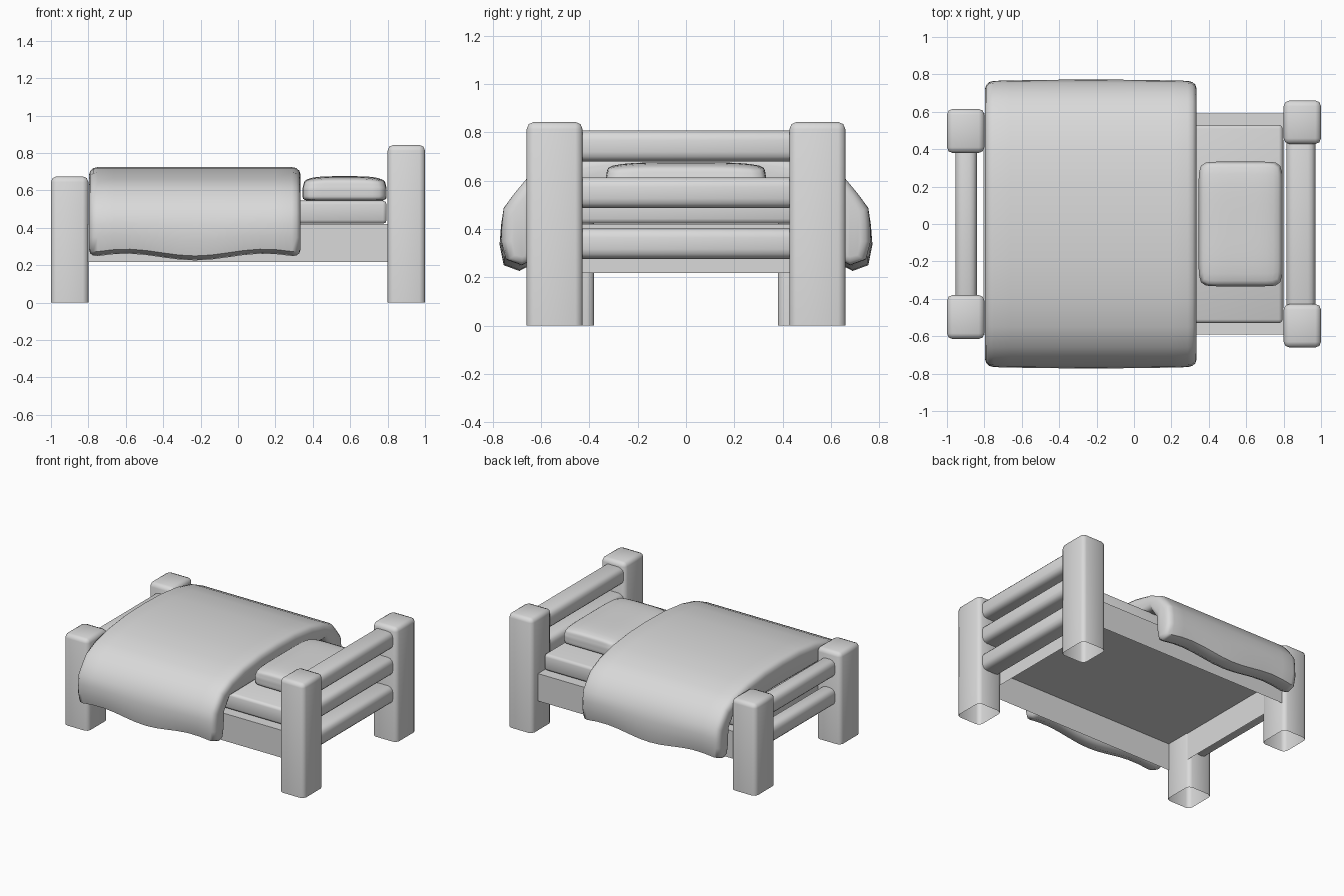
import bpy, bmesh, math
from mathutils import Vector

cube = bpy.data.objects.get("Cube")
if cube:
    bpy.data.objects.remove(cube, do_unlink=True)

grey = bpy.data.materials.new("plain grey")
grey.use_nodes = True
grey.diffuse_color = (0.7, 0.7, 0.7, 1)
grey.node_tree.nodes["Principled BSDF"].inputs["Base Color"].default_value = (0.7, 0.7, 0.7, 1)


def finish(bm, name, angle):
    mesh = bpy.data.meshes.new(name)
    bm.to_mesh(mesh)
    bm.free()
    mesh.materials.append(grey)
    mesh.shade_smooth()
    mesh.set_sharp_from_angle(angle=math.radians(angle))
    bpy.context.collection.objects.link(bpy.data.objects.new(name, mesh))


def box(name, x, y, z, bevel=0.0, segments=2, open_bottom=False):
    """Box from (min, max) ranges; bevelled on all edges, or on all but the open base."""
    bm = bmesh.new()
    bmesh.ops.create_cube(bm, size=1)
    for v in bm.verts:
        v.co = [r[0] + (c + 0.5) * (r[1] - r[0]) for c, r in zip(v.co, (x, y, z))]
    if open_bottom:
        base = [f for f in bm.faces if all(v.co.z < z[0] + 1e-5 for v in f.verts)]
        bmesh.ops.delete(bm, geom=base, context='FACES_ONLY')
    if bevel:
        edges = [e for e in bm.edges if not e.is_boundary]
        bmesh.ops.bevel(bm, geom=edges, offset=bevel, segments=segments,
                        profile=0.5, affect='EDGES', clamp_overlap=True)
    finish(bm, name, 50)


# Posts, hollow at the base
for side, s in (("back", 1), ("front", -1)):
    head_y = sorted((s * 0.428, s * 0.66))
    foot_y = sorted((s * 0.38, s * 0.615))
    box("head_post_" + side, (0.8, 1.0), head_y, (0, 0.843), 0.03, 2, True)
    box("foot_post_" + side, (-1.0, -0.8), foot_y, (0, 0.675), 0.03, 2, True)

# Cross rails, let into the posts
for i, z in enumerate((0.34, 0.55, 0.743)):
    box(f"head_rail_{i + 1}", (0.815, 0.97), (-0.48, 0.48), (z - 0.064, z + 0.064), 0.04, 3)
for i, z in enumerate((0.34, 0.55)):
    box(f"foot_rail_{i + 1}", (-0.955, -0.84), (-0.44, 0.44), (z - 0.064, z + 0.064), 0.04, 3)

# Bed base, open underneath, and mattress
box("bed_base", (-0.805, 0.802), (-0.59, 0.59), (0.217, 0.42), open_bottom=True)
box("mattress", (-0.78, 0.795), (-0.53, 0.53), (0.422, 0.545), 0.02, 2)

# Pillow: a rounded cushion, crowned and slightly narrower at the top
bm = bmesh.new()
bmesh.ops.create_cube(bm, size=2)
bmesh.ops.subdivide_edges(bm, edges=bm.edges[:], cuts=11, use_grid_fill=True)
for v in bm.verts:
    p = v.co / sum(abs(c) ** 11 for c in v.co) ** (1 / 11)
    up = max(p.z, 0)
    crown = up * (0.018 * p.x ** 4 + 0.014 * p.y ** 4)
    taper = 1 - 0.05 * up
    v.co = (0.57 + p.x * 0.225 * taper, p.y * 0.333 * (1 - 0.03 * up), 0.61 + p.z * 0.066 - crown)
finish(bm, "pillow", 60)

# Blanket: a thick draped section swept along the bed, with rounded ends and a wavy hem
half = [(0, 0.725), (0.2, 0.72), (0.4, 0.697), (0.55, 0.66), (0.66, 0.608), (0.71, 0.548),
        (0.755, 0.485), (0.766, 0.41), (0.772, 0.335), (0.755, 0.25), (0.69, 0.226),
        (0.645, 0.25), (0.625, 0.33), (0.615, 0.45), (0.56, 0.535), (0, 0.54)]
loop = [Vector(p) for p in half + [(-y, z) for y, z in reversed(half[1:-1])]]
n = len(loop)
inward = []
for i in range(n):
    d = (loop[(i + 1) % n] - loop[i - 1]).normalized()
    inward.append(Vector((d.y, -d.x)))

ends = [(0, 0.042), (0.007, 0.02), (0.022, 0.006), (0.047, 0)]
stations = [(-0.797 + d, inset) for d, inset in ends]
stations += [(-0.75 + 1.04 * k / 12, 0) for k in range(1, 12)]
stations += [(0.335 - d, inset) for d, inset in reversed(ends)]

bm = bmesh.new()
rings = []
for x, inset in stations:
    u = (x + 0.23) / 0.565
    hem = 0.036 * math.sin(2.4 * u) ** 2
    ring = []
    for p, normal in zip(loop, inward):
        q = p + normal * inset
        hang = min(1, max(0, (0.5 - p.y) / 0.25))
        narrow = math.copysign(0.012 * u * u * hang, p.x)
        ring.append(bm.verts.new((x, q.x - narrow, q.y + hem * hang)))
    rings.append(ring)
for r0, r1 in zip(rings, rings[1:]):
    for i in range(n):
        j = (i + 1) % n
        bm.faces.new((r0[i], r0[j], r1[j], r1[i]))
caps = [bm.faces.new(rings[0]), bm.faces.new(rings[-1])]
bmesh.ops.triangulate(bm, faces=caps)
bmesh.ops.recalc_face_normals(bm, faces=bm.faces)
finish(bm, "blanket", 55)
